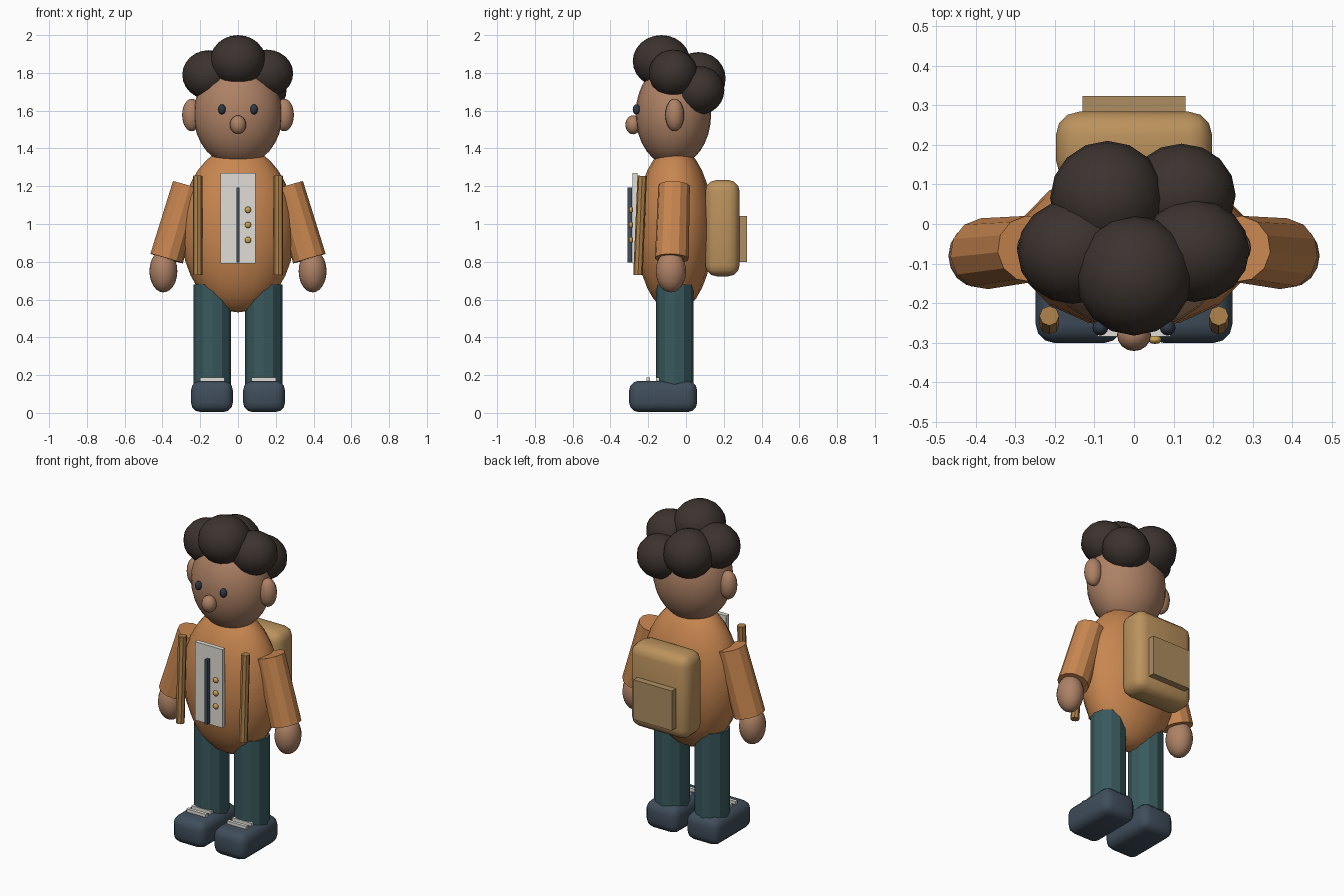
import bpy, math
from mathutils import Vector

if "Cube" in bpy.data.objects:
    bpy.data.objects.remove(bpy.data.objects["Cube"])


def material(name, rgb):
    m = bpy.data.materials.new(name)
    m.diffuse_color = (*rgb, 1)
    m.use_nodes = True
    m.node_tree.nodes["Principled BSDF"].inputs["Base Color"].default_value = m.diffuse_color
    return m


SKIN = material("skin", (0.42, 0.22, 0.13))
ORANGE = material("orange_cloth", (0.58, 0.24, 0.08))
HAIR = material("dark_hair", (0.045, 0.033, 0.028))
TEAL = material("teal_cloth", (0.04, 0.10, 0.11))
NAVY = material("navy", (0.05, 0.075, 0.105))
EYE = material("eye_dark", (0.03, 0.04, 0.06))
WHITE = material("off_white", (0.75, 0.73, 0.68))
TAN = material("tan_canvas", (0.50, 0.29, 0.11))
POCKET = material("pocket_canvas", (0.42, 0.27, 0.12))
STRAP = material("strap_leather", (0.42, 0.22, 0.07))
GOLD = material("gold", (0.60, 0.36, 0.08))


def finish(name, mat, angle=None):
    o = bpy.context.object
    o.name = name
    o.data.materials.append(mat)
    if angle:
        bpy.ops.object.shade_smooth_by_angle(angle=math.radians(angle))
    return o


def ellipsoid(name, loc, radii, mat, seg=16, rings=12):
    bpy.ops.mesh.primitive_uv_sphere_add(segments=seg, ring_count=rings, radius=1, location=loc)
    bpy.context.object.scale = radii
    bpy.ops.object.transform_apply(location=False, rotation=False, scale=True)
    return finish(name, mat, 60)


def rod(name, a, b, r1, r2, mat, sides=12):
    a, b = Vector(a), Vector(b)
    d = b - a
    bpy.ops.mesh.primitive_cone_add(vertices=sides, radius1=r1, radius2=r2, depth=d.length,
                                    location=(a + b) / 2,
                                    rotation=d.to_track_quat('Z', 'Y').to_euler())
    return finish(name, mat)


def box(name, loc, size, mat, bevel=0, segments=3):
    bpy.ops.mesh.primitive_cube_add(size=1, location=loc)
    o = bpy.context.object
    o.scale = size
    bpy.ops.object.transform_apply(location=False, rotation=False, scale=True)
    if bevel:
        mod = o.modifiers.new("round", 'BEVEL')
        mod.width, mod.segments = bevel, segments
        bpy.ops.object.modifier_apply(modifier="round")
    return finish(name, mat, 40 if bevel else None)


# Body and head
ellipsoid("torso", (0, -0.06, 0.972), (0.302, 0.205, 0.44), ORANGE, 16, 16)
ellipsoid("head", (0, -0.067, 1.58), (0.235, 0.2, 0.275), SKIN, 24, 16)
ellipsoid("nose", (0, -0.28, 1.525), (0.043, 0.041, 0.05), SKIN)

# Curly hair clumps
clumps = [((0, -0.13, 1.862), (0.148, 0.152, 0.138)),
          ((-0.155, -0.07, 1.79), (0.14, 0.132, 0.13)),
          ((0.152, -0.067, 1.797), (0.14, 0.13, 0.126)),
          ((-0.067, 0.065, 1.77), (0.145, 0.145, 0.14)),
          ((0.12, 0.073, 1.708), (0.137, 0.13, 0.128))]
for i, (loc, radii) in enumerate(clumps):
    ellipsoid(f"hair_clump_{i + 1}", loc, radii, HAIR)

# Paired parts
for s, side in ((-1, "left"), (1, "right")):
    ellipsoid(f"{side}_ear", (s * 0.245, -0.06, 1.577), (0.051, 0.05, 0.086), SKIN)
    ellipsoid(f"{side}_eye", (s * 0.085, -0.262, 1.607), (0.02, 0.02, 0.027), EYE, 12, 8)
    rod(f"{side}_sleeve", (s * 0.378, -0.075, 0.817), (s * 0.264, -0.063, 1.203),
        0.09, 0.084, ORANGE)
    ellipsoid(f"{side}_hand", (s * 0.395, -0.08, 0.75), (0.074, 0.08, 0.112), SKIN)
    rod(f"{side}_leg", (s * 0.136, -0.06, 0.1), (s * 0.136, -0.06, 0.68), 0.1, 0.1, TEAL)
    box(f"{side}_shoe", (s * 0.138, -0.121, 0.087), (0.222, 0.36, 0.165), NAVY, 0.05)
    for y in (-0.2, -0.15):
        box(f"{side}_lace", (s * 0.137, y, 0.178), (0.13, 0.02, 0.02), WHITE)
    rod(f"{side}_strap", (s * 0.214, -0.254, 0.73), (s * 0.214, -0.232, 1.255),
        0.025, 0.025, STRAP, 8)

# Shirt front, zip and buttons
box("shirt_panel", (0, -0.271, 1.03), (0.185, 0.027, 0.48), WHITE)
box("zip", (0, -0.298, 0.995), (0.018, 0.025, 0.395), NAVY)
for z in (0.915, 0.995, 1.075):
    ellipsoid("button", (0.053, -0.292, z), (0.017, 0.011, 0.017), GOLD, 12, 8)

# Backpack
box("backpack", (0, 0.193, 0.978), (0.395, 0.182, 0.51), TAN, 0.06)
box("backpack_pocket", (0, 0.295, 0.92), (0.26, 0.057, 0.243), POCKET)
